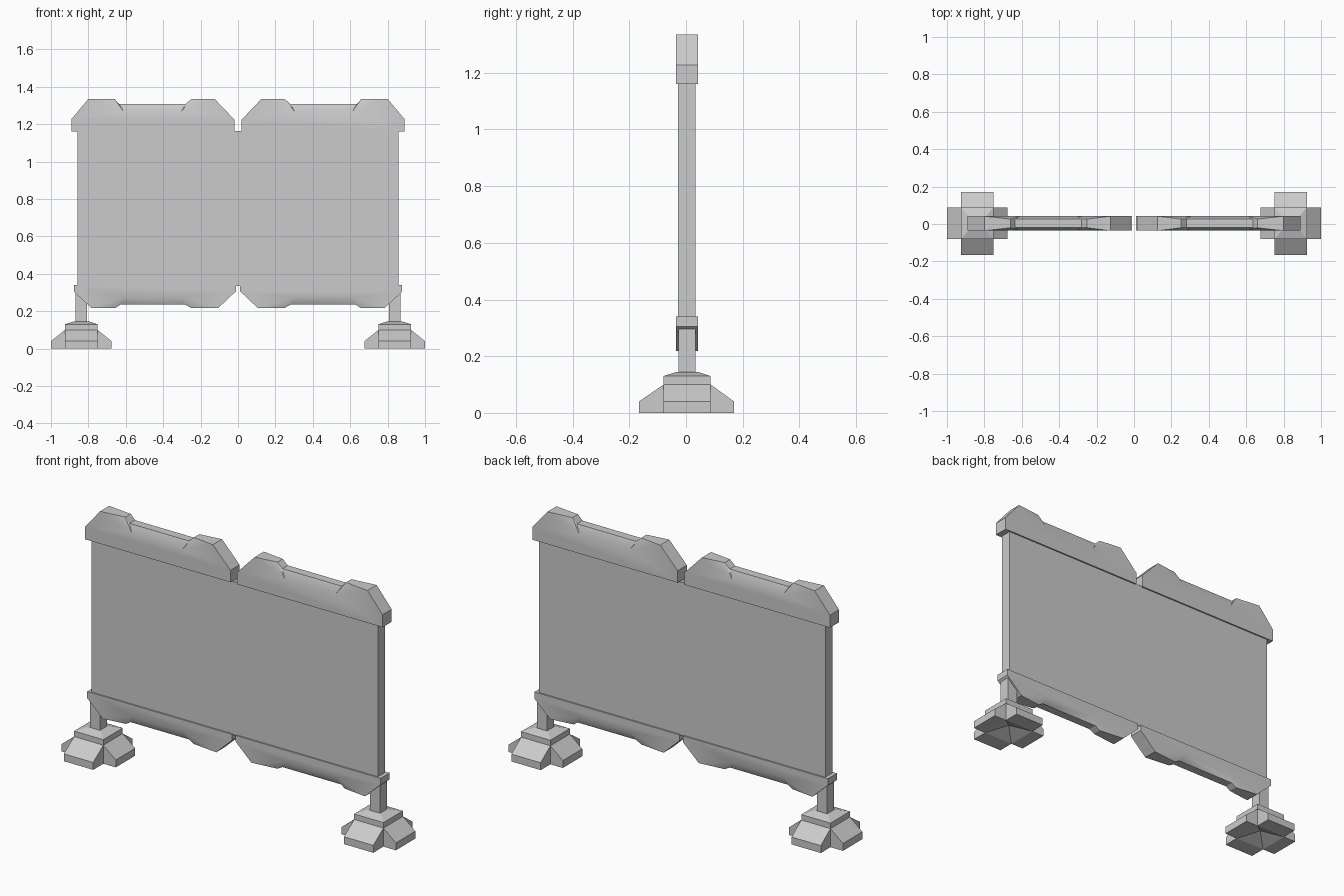
import bpy, bmesh

if "Cube" in bpy.data.objects:
    bpy.data.objects.remove(bpy.data.objects["Cube"])

CY = 0.003  # panel and rail centre in y


def make(name, verts, faces, mirror=True, recalc=True):
    """Mesh object, optionally mirrored across x = 0."""
    me = bpy.data.meshes.new(name)
    me.from_pydata(verts, [], faces)
    bm = bmesh.new()
    bm.from_mesh(me)
    bmesh.ops.remove_doubles(bm, verts=bm.verts, dist=1e-5)
    if recalc:
        bmesh.ops.recalc_face_normals(bm, faces=bm.faces)
    bm.to_mesh(me)
    bm.free()
    ob = bpy.data.objects.new(name, me)
    bpy.context.collection.objects.link(ob)
    if mirror:
        ob.modifiers.new("mirror", 'MIRROR').use_mirror_merge = False
    return ob


def ring(cx, cy, hx, hy, z):
    return [(cx - hx, cy - hy, z), (cx + hx, cy - hy, z),
            (cx + hx, cy + hy, z), (cx - hx, cy + hy, z)]


def tube(a=0, b=4):
    return [(a + k, a + (k + 1) % 4, b + (k + 1) % 4, b + k) for k in range(4)]


def rail(name, outline, inner):
    """Half rail: ten-point outline, thinned at points 3-6, two inner bevel points."""
    pts = outline + inner
    full, thin = 0.039, 0.023
    half = [thin if 3 <= i <= 6 else full for i in range(12)]
    verts = [(x, CY - h, z) for (x, z), h in zip(pts, half)]
    verts += [(x, CY + h, z) for (x, z), h in zip(pts, half)]
    side = [(0, 1, 2, 11, 10, 7, 8, 9), (2, 3, 11), (3, 4, 11),
            (4, 5, 10, 11), (5, 6, 10), (6, 7, 10)]
    faces = side + [tuple(i + 12 for i in reversed(f)) for f in side]
    faces += [(i, (i + 1) % 10, (i + 1) % 10 + 12, i + 12) for i in range(10)]
    ob = make(name, verts, faces)
    bpy.ops.object.select_all(action='DESELECT')
    ob.select_set(True)
    bpy.context.view_layer.objects.active = ob
    bpy.ops.object.shade_smooth_by_angle(angle=0.45)


# Main panel: sleeve open at top and bottom, seen through the centre notches
make("panel", ring(0, CY, 0.857, 0.031, 0.335) + ring(0, CY, 0.857, 0.031, 1.165),
     tube(), mirror=False)

# Top and bottom rails
rail("top_rail",
     [(0.02, 1.16), (0.02, 1.225), (0.125, 1.335), (0.25, 1.335), (0.28, 1.308),
      (0.635, 1.308), (0.66, 1.335), (0.80, 1.335), (0.89, 1.228), (0.89, 1.16)],
     [(0.61, 1.265), (0.305, 1.265)])
rail("bottom_rail",
     [(0.01, 0.34), (0.01, 0.308), (0.105, 0.218), (0.25, 0.218), (0.28, 0.235),
      (0.63, 0.235), (0.655, 0.218), (0.785, 0.218), (0.878, 0.305), (0.878, 0.34)],
     [(0.61, 0.275), (0.305, 0.275)])

# Support posts
PX, PY = 0.838, 0.004
make("post", ring(PX, PY, 0.03, 0.03, 0.14) + ring(PX, PY, 0.03, 0.03, 0.305),
     tube() + [(0, 1, 2, 3), (4, 5, 6, 7)])

# Cross-shaped feet: stepped core, four sloped arms, recessed underside
HX, HY = 0.0875, 0.083
verts = (ring(PX, PY, HX, HY, 0) + ring(PX, PY, HX, HY, 0.10)
         + ring(PX, PY, HX, HY, 0.13) + ring(PX, PY, 0.042, 0.036, 0.145)
         + [(PX, PY, 0.04)])
faces = tube(4, 8) + tube(8, 12) + [(12, 13, 14, 15)]
for k, (dx, dy) in enumerate([(0, -0.087), (0.0745, 0), (0, 0.083), (-0.0745, 0)]):
    a, b = k, (k + 1) % 4
    n = len(verts)
    for z in (0, 0.04):
        for c in (a, b):
            verts.append((verts[c][0] + dx, verts[c][1] + dy, z))
    faces += [(a, b, n + 1, n), (n, n + 1, n + 3, n + 2), (n + 2, n + 3, b + 4, a + 4),
              (a, n, n + 2, a + 4), (b, n + 1, n + 3, b + 4), (a, b, 16)]
make("foot", verts, faces)
